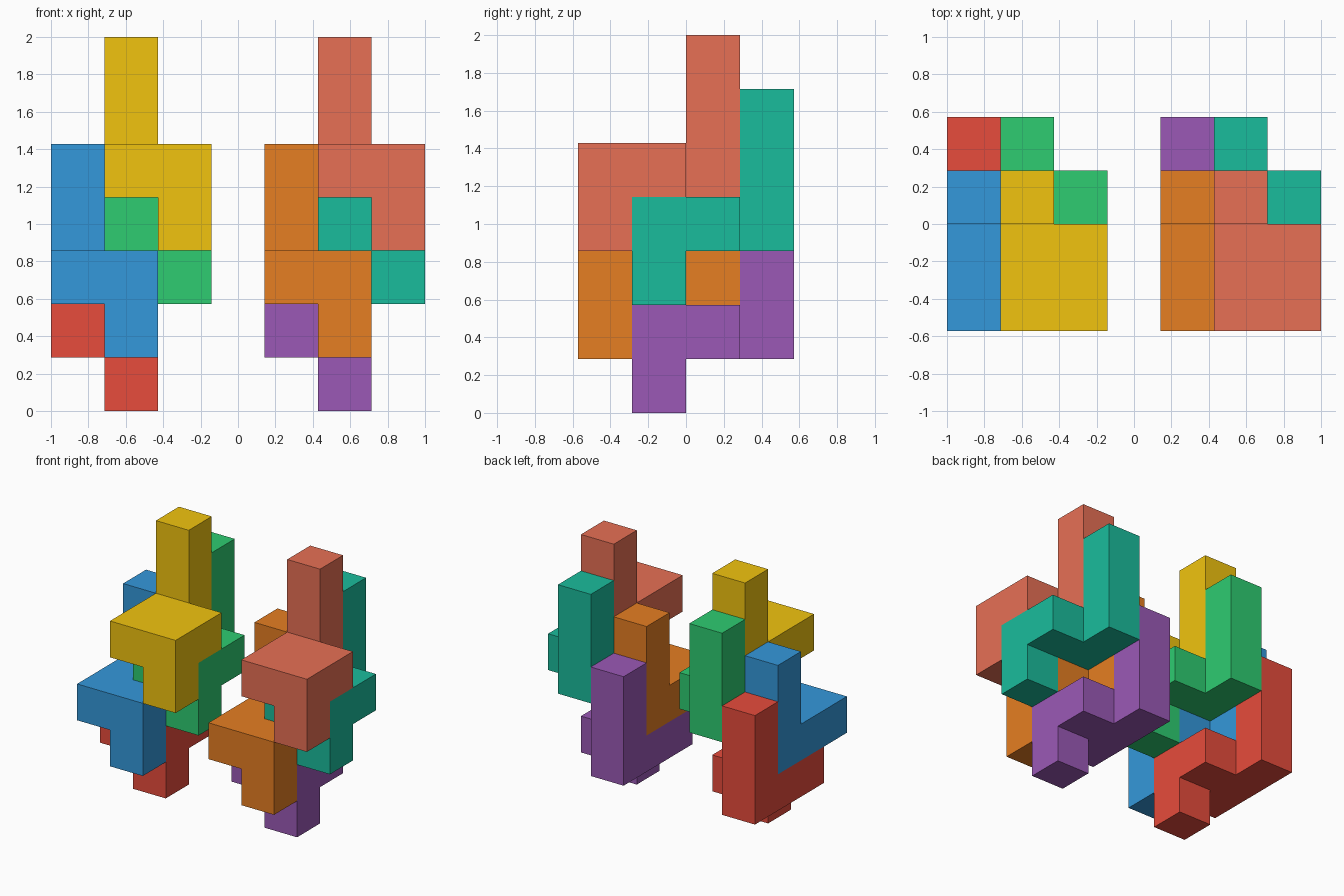
import bpy, bmesh
from mathutils import Color, Vector

if "Cube" in bpy.data.objects:
    bpy.data.objects.remove(bpy.data.objects["Cube"])

U = 2 / 7  # one grid cell

# One puzzle piece: tall post, square slab and a short leg, in cells
CELLS = ([(0, 2, z) for z in range(3)]
         + [(x, y, 0) for x in (0, 1) for y in (0, 1)]
         + [(1, 0, -1)])


def piece(name, rgb, origin):
    solid = set(CELLS)
    bm = bmesh.new()
    for cell in CELLS:
        for axis in range(3):
            for side in (0, 1):
                neighbour = list(cell)
                neighbour[axis] += 2 * side - 1
                if tuple(neighbour) in solid:
                    continue
                a, b = (axis + 1) % 3, (axis + 2) % 3
                corners = []
                for da, db in ((0, 0), (1, 0), (1, 1), (0, 1)):
                    v = Vector(cell) + Vector(origin)
                    v[axis] += side
                    v[a] += da
                    v[b] += db
                    corners.append((v - Vector((3.5, 2, 0))) * U)
                if side == 0:
                    corners.reverse()
                bm.faces.new([bm.verts.new(c) for c in corners])
    bmesh.ops.remove_doubles(bm, verts=bm.verts, dist=1e-4)
    bmesh.ops.dissolve_limit(bm, angle_limit=0.01, verts=bm.verts, edges=bm.edges)
    mesh = bpy.data.meshes.new(name)
    bm.to_mesh(mesh)
    bm.free()
    mat = bpy.data.materials.new(name + "_color")
    linear = Color([c / 255 for c in rgb]).from_srgb_to_scene_linear()
    mat.diffuse_color = (*linear, 1)
    mat.use_nodes = True
    mat.node_tree.nodes["Principled BSDF"].inputs["Base Color"].default_value = mat.diffuse_color
    mesh.materials.append(mat)
    bpy.context.collection.objects.link(bpy.data.objects.new(name, mesh))


# Four interlocking pieces per stack, two stacks side by side
OFFSETS = {"upper_front": (1, 0, 4), "upper_back": (1, 1, 3),
           "lower_front": (0, 0, 2), "lower_back": (0, 1, 1)}
STACKS = {
    "left": (0, [(241, 196, 15), (46, 204, 113), (52, 152, 219), (231, 76, 60)]),
    "right": (4, [(231, 112, 85), (26, 188, 156), (230, 126, 34), (155, 89, 182)]),
}
for side, (shift, colors) in STACKS.items():
    for (part, (x, y, z)), color in zip(OFFSETS.items(), colors):
        piece(f"{side}_{part}_piece", color, (x + shift, y, z))
